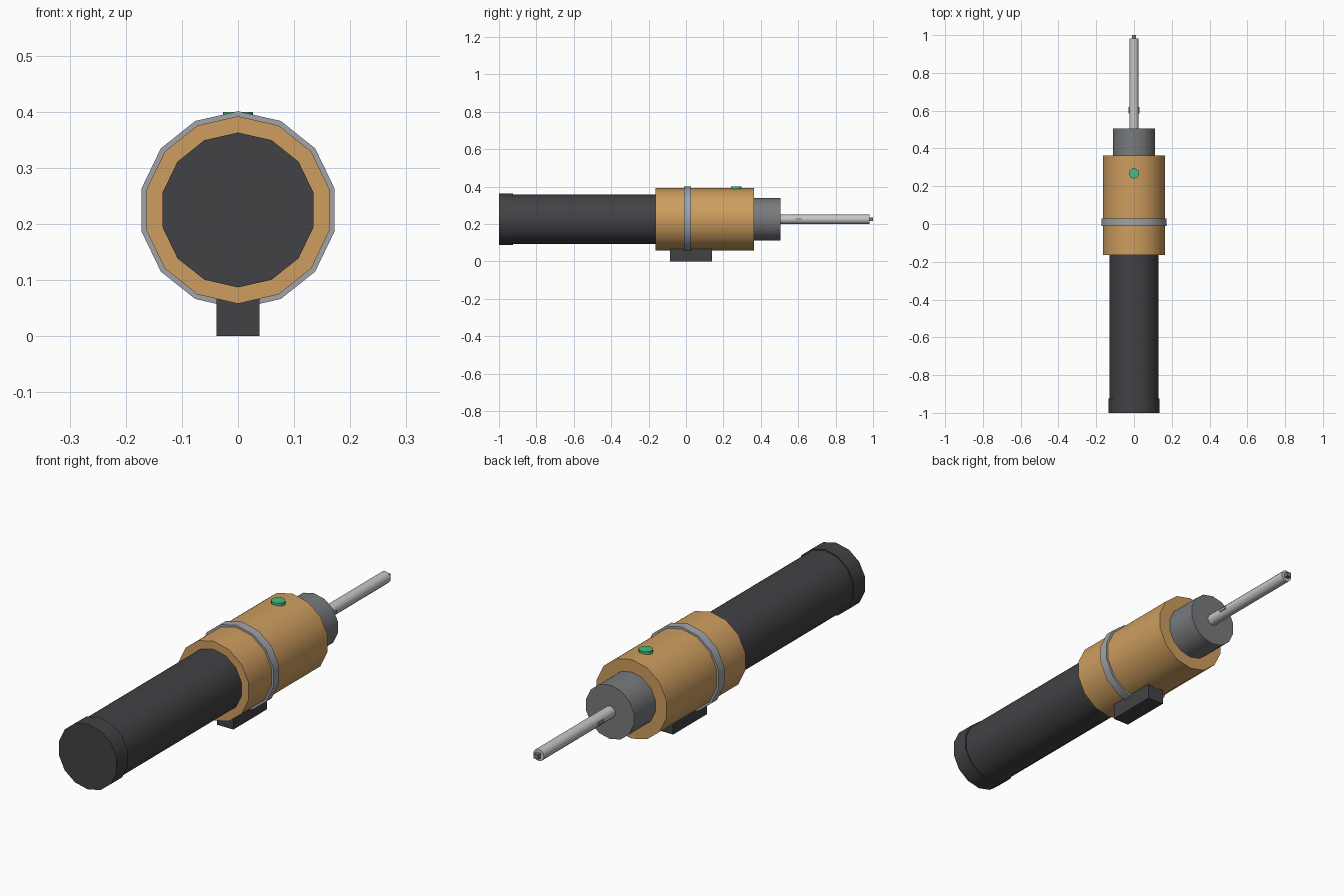
import bpy
import math
from mathutils import Vector

default = bpy.data.objects.get("Cube")
if default:
    bpy.data.objects.remove(default, do_unlink=True)

AXIS_Z = 0.225  # height of the barrel's centre line


def make_material(name, rgb):
    mat = bpy.data.materials.new(name)
    mat.use_nodes = True
    colour = (*rgb, 1)
    mat.diffuse_color = colour
    mat.node_tree.nodes["Principled BSDF"].inputs["Base Color"].default_value = colour
    return mat


charcoal = make_material("charcoal", (0.055, 0.053, 0.06))
tan = make_material("tan", (0.62, 0.34, 0.115))
mid_grey = make_material("mid grey", (0.19, 0.195, 0.205))
steel = make_material("steel", (0.36, 0.37, 0.4))
pale_metal = make_material("pale metal", (0.57, 0.57, 0.56))
green = make_material("green", (0.06, 0.52, 0.22))


def finish(name, mat):
    obj = bpy.context.object
    obj.name = name
    obj.data.materials.append(mat)
    return obj


def barrel(name, y0, y1, radius, mat, sides=14):
    """Cylinder along y with one corner pointing straight up."""
    bpy.ops.mesh.primitive_cylinder_add(
        vertices=sides, radius=radius, depth=y1 - y0,
        location=(0, (y0 + y1) / 2, AXIS_Z), rotation=(math.pi / 2, 0, 0))
    obj = finish(name, mat)
    bpy.ops.object.shade_smooth_by_angle(angle=math.radians(40))
    return obj


def block(name, low, high, mat):
    low, high = Vector(low), Vector(high)
    bpy.ops.mesh.primitive_cube_add(size=1, location=(low + high) / 2)
    obj = finish(name, mat)
    obj.scale = high - low
    return obj


# Handle and its end cap
barrel("end_cap", -1.0, -0.925, 0.138, charcoal)
barrel("handle", -0.925, -0.15, 0.133, charcoal)

# Main housing with its clamp ring
barrel("housing", -0.163, 0.363, 0.167, tan)
barrel("clamp_ring", -0.01, 0.028, 0.176, steel)

# Nose, shaft, cross pin and drive tip
barrel("nose", 0.35, 0.506, 0.114, mid_grey)
barrel("shaft", 0.49, 0.982, 0.025, pale_metal, sides=12)
block("cross_pin", (-0.028, 0.585, AXIS_Z - 0.006),
      (0.028, 0.62, AXIS_Z + 0.006), steel)
block("drive_tip", (-0.01, 0.97, AXIS_Z - 0.01),
      (0.01, 1.0, AXIS_Z + 0.01), mid_grey)

# Trigger block under the housing
block("trigger_block", (-0.038, -0.085, 0), (0.038, 0.14, 0.075), charcoal)

# Push button on top
bpy.ops.mesh.primitive_cylinder_add(vertices=10, radius=0.028, depth=0.02,
                                    location=(0, 0.268, 0.39))
finish("button", green)
bpy.ops.object.shade_smooth_by_angle(angle=math.radians(40))
